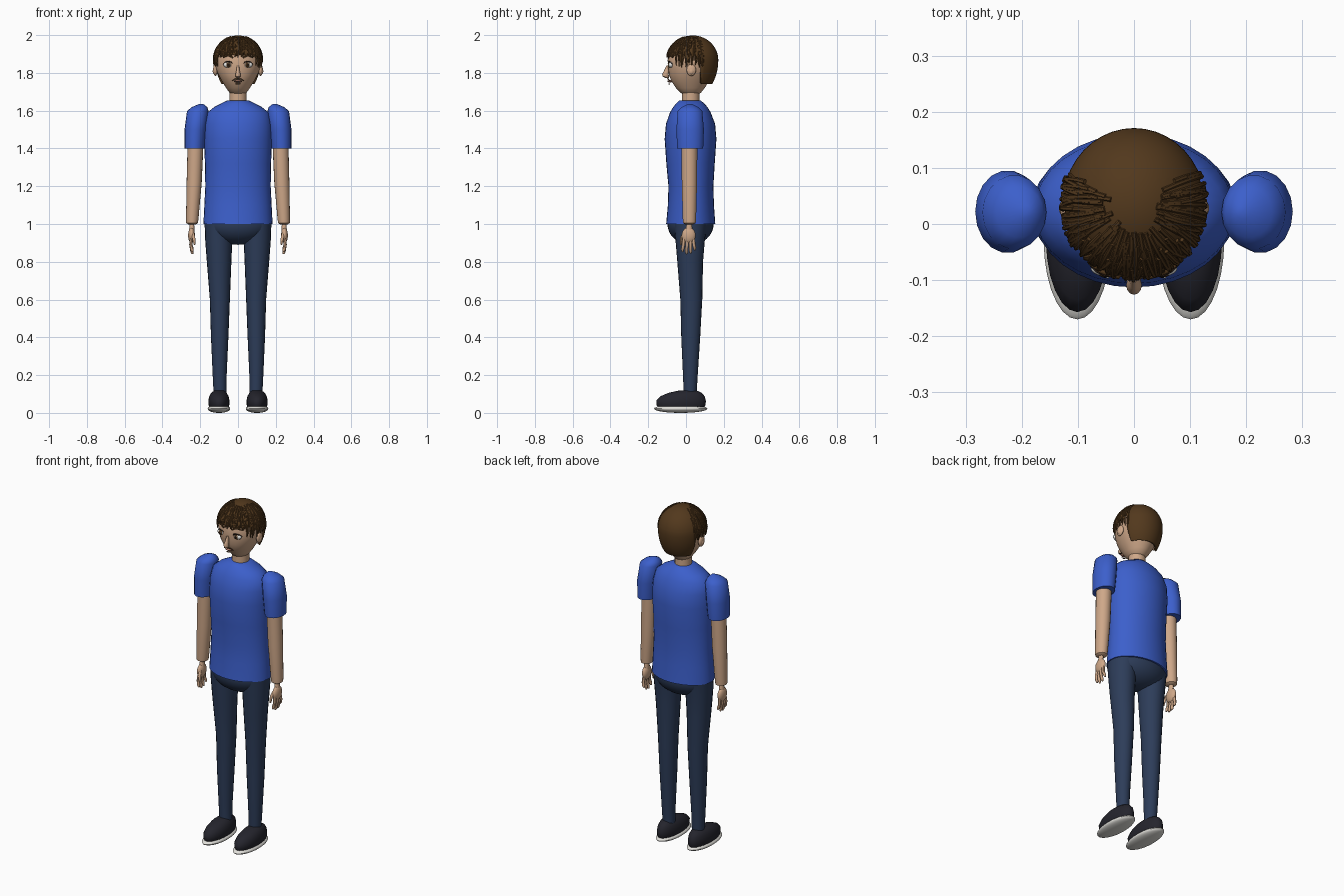
import bpy, bmesh, math, random
from mathutils import Vector

random.seed(4)
if "Cube" in bpy.data.objects:
    bpy.data.objects.remove(bpy.data.objects["Cube"])


def material(name, r, g, b):
    m = bpy.data.materials.new(name)
    m.use_nodes = True
    m.diffuse_color = (r, g, b, 1)
    m.node_tree.nodes["Principled BSDF"].inputs["Base Color"].default_value = (r, g, b, 1)
    return m


SKIN = material("tan skin", 0.62, 0.39, 0.25)
SHIRT = material("blue cloth", 0.045, 0.115, 0.6)
DENIM = material("navy denim", 0.026, 0.046, 0.1)
LEATHER = material("dark shoe", 0.018, 0.018, 0.026)
SOLE = material("pale sole", 0.75, 0.74, 0.7)
HAIR = material("brown hair", 0.085, 0.04, 0.012)
WHITE = material("eye white", 0.8, 0.8, 0.78)
DARK = material("eye dark", 0.02, 0.011, 0.007)
LIP = material("lip", 0.42, 0.2, 0.14)


def finish(ob, mat):
    if not ob.data.materials:
        ob.data.materials.append(mat)
    bpy.ops.object.select_all(action='DESELECT')
    ob.select_set(True)
    bpy.context.view_layer.objects.active = ob
    bpy.ops.object.shade_smooth_by_angle(angle=math.radians(45))
    return ob


def from_bmesh(name, bm, mat):
    bmesh.ops.recalc_face_normals(bm, faces=bm.faces)
    me = bpy.data.meshes.new(name)
    bm.to_mesh(me)
    bm.free()
    ob = bpy.data.objects.new(name, me)
    bpy.context.collection.objects.link(ob)
    return finish(ob, mat)


def loft(name, sections, mat, n=24, side=1):
    """Stack of elliptical sections (x, y, z, x radius, y radius), capped."""
    bm = bmesh.new()
    rings = []
    for cx, cy, z, rx, ry in sections:
        turns = [2 * math.pi * i / n for i in range(n)]
        rings.append([bm.verts.new((side * (cx + rx * math.cos(t)), cy + ry * math.sin(t), z))
                      for t in turns])
    for a, b in zip(rings, rings[1:]):
        for i in range(n):
            j = (i + 1) % n
            bm.faces.new((a[i], a[j], b[j], b[i]))
    bm.faces.new(rings[0])
    bm.faces.new(rings[-1])
    return from_bmesh(name, bm, mat)


def ball(name, centre, radii, mat, seg=20, rings=12):
    bm = bmesh.new()
    bmesh.ops.create_uvsphere(bm, u_segments=seg, v_segments=rings, radius=1)
    bmesh.ops.scale(bm, vec=radii, verts=bm.verts)
    bmesh.ops.translate(bm, vec=centre, verts=bm.verts)
    return from_bmesh(name, bm, mat)


def tubes(name, paths, radius, mat, res=2):
    """Round strands along point paths, tapering at the tip, as one mesh."""
    cu = bpy.data.curves.new(name, 'CURVE')
    cu.dimensions = '3D'
    cu.bevel_depth, cu.bevel_resolution, cu.use_fill_caps = radius, res, True
    for pts in paths:
        sp = cu.splines.new('POLY')
        sp.points.add(len(pts) - 1)
        for i, p in enumerate(pts):
            sp.points[i].co = (*p, 1)
            sp.points[i].radius = 0.5 if i == len(pts) - 1 else 1
    tmp = bpy.data.objects.new(name + " path", cu)
    bpy.context.collection.objects.link(tmp)
    dg = bpy.context.evaluated_depsgraph_get()
    me = bpy.data.meshes.new_from_object(tmp.evaluated_get(dg))
    bpy.data.objects.remove(tmp)
    me.materials.clear()
    ob = bpy.data.objects.new(name, me)
    bpy.context.collection.objects.link(ob)
    return finish(ob, mat)


# Torso and hips
loft("shirt_body", [(0, .025, 1.0, .183, .13), (0, .026, 1.1, .178, .122), (0, .026, 1.2, .173, .119),
                    (0, .024, 1.32, .175, .128), (0, .024, 1.45, .18, .137), (0, .024, 1.53, .178, .13),
                    (0, .023, 1.59, .163, .108), (0, .023, 1.62, .125, .09), (0, .022, 1.64, .085, .072),
                    (0, .022, 1.655, .055, .055)], SHIRT, 32)
ball("hips", (0, .024, 1.0), (.172, .122, .11), DENIM, 32, 20)

# Neck and head
loft("neck", [(0, .025, 1.62, .046, .046), (0, .025, 1.72, .046, .046)], SKIN)
loft("head", [(0, .025, 1.686, .03, .035), (0, .025, 1.695, .045, .054), (0, .023, 1.72, .063, .076),
              (0, .022, 1.757, .086, .1), (0, .025, 1.79, .104, .115), (0, .029, 1.825, .118, .124),
              (0, .03, 1.87, .123, .127), (0, .032, 1.92, .112, .117), (0, .033, 1.96, .082, .09),
              (0, .033, 1.985, .03, .03)], SKIN, 32)

# Hair cap: dome above, longer at the back, cut short around the face
MID = Vector((0, .036, 1.868))
RAD = Vector((.127, .135, .13))
bm = bmesh.new()
bmesh.ops.create_uvsphere(bm, u_segments=40, v_segments=32, radius=1)
for v in bm.verts:
    low = 1.5 if v.co.z < 0 else 1
    v.co = MID + Vector((v.co.x * RAD.x, v.co.y * RAD.y, v.co.z * RAD.z * low))
for co, no in (((0, 0, 1.895), (0, 0, 1)), ((0, .08, 0), (0, 1, 0)), ((0, 0, 1.74), (0, 0, 1))):
    bmesh.ops.bisect_plane(bm, geom=bm.verts[:] + bm.edges[:] + bm.faces[:], plane_co=co, plane_no=no)
cut = []
for f in bm.faces:
    c = f.calc_center_median()
    if c.z < 1.74 or (c.z < 1.895 and c.y < .08):
        cut.append(f)
bmesh.ops.delete(bm, geom=cut, context='FACES')
cap = from_bmesh("hair_cap", bm, HAIR)
solid = cap.modifiers.new("thickness", 'SOLIDIFY')
solid.thickness, solid.offset = .015, -1

# Combed strands over the fringe and the sides
paths = []
for i in range(130):
    turn = math.radians(-112 + 224 * i / 129 + random.uniform(-3, 3))
    drop = random.uniform(0, .065) if abs(turn) > 0.85 else random.uniform(-.005, .012)
    end = math.acos((1.893 - drop - MID.z) / RAD.z)
    start = random.uniform(.3, 1.0)
    lift = random.uniform(1.0, 1.03)
    drift = random.uniform(-.15, .15)
    path = []
    for k in range(6):
        th = start + (end - start) * k / 5
        a = turn + drift * (k / 5 - 1)
        out = lift * max(math.sin(th), .97 if th > 1.57 else 0)
        path.append(MID + Vector((RAD.x * out * math.sin(a), -RAD.y * out * math.cos(a),
                                  RAD.z * math.cos(th))))
    paths.append(path)
tubes("hair_strands", paths, .0045, HAIR, 1)

# Nose and mouth
loft("nose", [(0, -.101, 1.774, .006, .01), (0, -.107, 1.78, .013, .017), (0, -.109, 1.794, .014, .017),
              (0, -.103, 1.81, .009, .014), (0, -.097, 1.838, .006, .007)], SKIN, 12)
tubes("moustache", [[(s * x, y, z) for x, y, z in
                     ((0, -.097, 1.769), (.016, -.094, 1.768), (.03, -.087, 1.758))] for s in (-1, 1)],
      .003, HAIR)
ball("lips", (0, -.084, 1.756), (.021, .014, .007), LIP)
tubes("mouth_line", [[(-.02, -.09, 1.756), (0, -.099, 1.755), (.02, -.09, 1.756)]], .0016, DARK)
tubes("chin_tuft", [[(-.012, -.088, 1.742), (0, -.09, 1.741), (.012, -.088, 1.742)]], .003, HAIR)

for s, tag in ((1, "left"), (-1, "right")):
    # Eyes, brows and ears
    ball(tag + "_eye", (s * .052, -.079, 1.843), (.025, .014, .016), WHITE)
    ball(tag + "_iris", (s * .051, -.089, 1.843), (.0125, .006, .0135), HAIR)
    ball(tag + "_pupil", (s * .051, -.093, 1.843), (.007, .003, .008), DARK)
    ball(tag + "_eye_glint", (s * .051 + .004, -.0955, 1.848), (.0025, .0015, .0025), WHITE, 8, 6)
    tubes(tag + "_eyelash", [[(s * x, y, z) for x, y, z in
                              ((.026, -.087, 1.845), (.037, -.092, 1.857), (.052, -.091, 1.861),
                               (.067, -.083, 1.857), (.079, -.072, 1.846))]], .003, DARK)
    tubes(tag + "_eyebrow", [[(s * x, y, z) for x, y, z in
                              ((.027, -.094, 1.88), (.043, -.09, 1.89), (.058, -.084, 1.891),
                               (.079, -.071, 1.881))]], .0045, HAIR)
    ball(tag + "_ear", (s * .12, .028, 1.815), (.012, .025, .031), SKIN)
    ball(tag + "_ear_lobe", (s * .126, .028, 1.808), (.008, .013, .016), SKIN)

    # Sleeve and arm
    loft(tag + "_sleeve", [(.23, .022, 1.4, .053, .07), (.225, .022, 1.5, .058, .074),
                           (.213, .021, 1.598, .057, .066), (.204, .021, 1.618, .042, .045),
                           (.195, .021, 1.635, .012, .012)], SHIRT, 18, s)
    loft(tag + "_arm", [(.243, .018, .998, .02, .022), (.243, .018, 1.005, .031, .034),
                        (.242, .018, 1.03, .033, .036), (.232, .018, 1.22, .04, .041),
                        (.225, .018, 1.42, .042, .043)], SKIN, 18, s)

    # Hand: wrist, palm, four fingers and a thumb
    loft(tag + "_wrist", [(.245, .015, .955, .015, .022), (.244, .017, 1.0, .012, .014)], SKIN, 12, s)
    ball(tag + "_palm", (s * .246, .014, .94), (.018, .037, .042), SKIN)
    fingers = []
    for k, tip in enumerate((.853, .841, .844, .861)):
        y = -.01 + .016 * k
        fan = (y - .014) * .35
        fingers.append([(s * .247, y, .93), (s * .25, y + fan * .5, .89),
                        (s * .244, y + fan, tip + .012), (s * .24, y + fan, tip)])
    fingers.append([(s * .24, -.008, .95), (s * .234, -.024, .925), (s * .23, -.028, .89)])
    tubes(tag + "_fingers", fingers, .0085, SKIN)

    # Trouser leg
    loft(tag + "_leg", [(.095, .022, .1, .034, .034), (.097, .023, .2, .037, .039),
                        (.097, .025, .4, .046, .05), (.096, .028, .6, .053, .058),
                        (.1, .022, .8, .065, .068), (.102, .022, .92, .072, .078),
                        (.104, .024, 1.01, .073, .088)], DENIM, 20, s)

    # Shoe and sole
    loft(tag + "_shoe", [(.101, -.026, .024, .048, .12), (.101, -.026, .042, .055, .13),
                         (.101, -.026, .065, .056, .131), (.101, -.018, .088, .051, .117),
                         (.101, -.005, .106, .041, .088), (.1, .008, .117, .027, .052),
                         (.1, .012, .12, .012, .02)], LEATHER, 24, s)
    ball(tag + "_sole", (s * .101, -.028, .022), (.06, .142, .022), SOLE, 28, 12)
